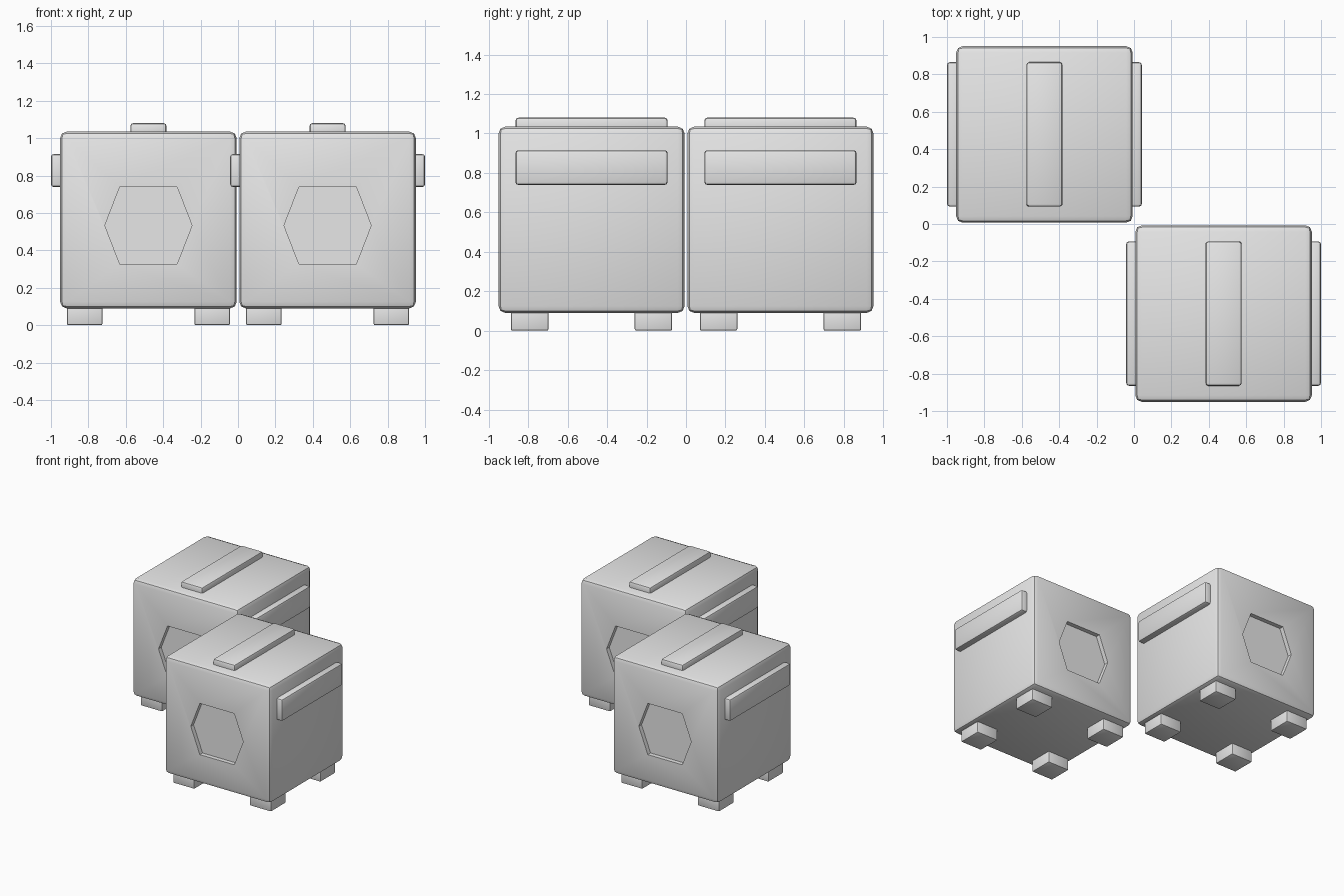
import bpy
import math

if "Cube" in bpy.data.objects:
    bpy.data.objects.remove(bpy.data.objects["Cube"])

grey = bpy.data.materials.new("light grey")
grey.diffuse_color = (0.8, 0.8, 0.8, 1)
grey.use_nodes = True
grey.node_tree.nodes["Principled BSDF"].inputs["Base Color"].default_value = grey.diffuse_color


def select_only(ob):
    bpy.ops.object.select_all(action='DESELECT')
    ob.select_set(True)
    bpy.context.view_layer.objects.active = ob


def smooth(ob):
    select_only(ob)
    bpy.ops.object.shade_smooth_by_angle(angle=math.radians(35))


def box(name, centre, size, bevel):
    """Bevelled box from its centre and full size."""
    bpy.ops.mesh.primitive_cube_add(size=1, location=centre)
    ob = bpy.context.object
    ob.name = name
    ob.scale = size
    bpy.ops.object.transform_apply(location=False, rotation=False, scale=True)
    mod = ob.modifiers.new("bevel", 'BEVEL')
    mod.width = bevel
    mod.segments = 2
    mod.limit_method = 'NONE'
    bpy.ops.object.modifier_apply(modifier=mod.name)
    ob.data.materials.append(grey)
    smooth(ob)
    return ob


def hex_cutter(cx, y, depth):
    """Wide hexagonal prism, flat side up, centred on a body end face."""
    outline = [(-0.233, 0), (-0.153, -0.206), (0.153, -0.206),
               (0.233, 0), (0.153, 0.206), (-0.153, 0.206)]
    verts = [(cx + x, y + s * depth, 0.533 + z) for s in (-1, 1) for x, z in outline]
    faces = [tuple(range(6)), tuple(range(11, 5, -1))]
    faces += [(i, i + 6, (i + 1) % 6 + 6, (i + 1) % 6) for i in range(6)]
    me = bpy.data.meshes.new("hex_cutter")
    me.from_pydata(verts, [], faces)
    me.materials.append(grey)
    ob = bpy.data.objects.new("hex_cutter", me)
    bpy.context.collection.objects.link(ob)
    ob.hide_render = True
    select_only(ob)
    bpy.ops.object.mode_set(mode='EDIT')
    bpy.ops.mesh.select_all(action='SELECT')
    bpy.ops.mesh.normals_make_consistent(inside=False)
    bpy.ops.object.mode_set(mode='OBJECT')
    return ob


HALF = 0.472   # half width of a crate body


def crate(label, cx, cy):
    # Body with a hexagonal recess at the front and back
    body = box(label + "_body", (cx, cy, 0.5625), (2 * HALF, 2 * HALF, 0.945), 0.035)
    for side in (-1, 1):
        cutter = hex_cutter(cx, cy + side * HALF, 0.035)
        mod = body.modifiers.new("recess", 'BOOLEAN')
        mod.operation = 'DIFFERENCE'
        mod.solver = 'EXACT'
        mod.object = cutter
        select_only(body)
        bpy.ops.object.modifier_apply(modifier=mod.name)
        bpy.data.objects.remove(cutter)
    smooth(body)

    # Raised strip on the lid
    box(label + "_top_strip", (cx, cy, 1.04), (0.194, 0.772, 0.08), 0.015)

    for sx in (-1, 1):
        # Side rails
        box(label + "_side_rail", (cx + sx * 0.481, cy, 0.827), (0.08, 0.772, 0.176), 0.015)
        # Feet
        for sy in (-1, 1):
            box(label + "_foot", (cx + sx * 0.341, cy + sy * 0.314, 0.06),
                (0.19, 0.19, 0.12), 0.008)


# Two crates set diagonally corner to corner
crate("back_crate", -0.479, 0.479)
crate("front_crate", 0.479, -0.479)
